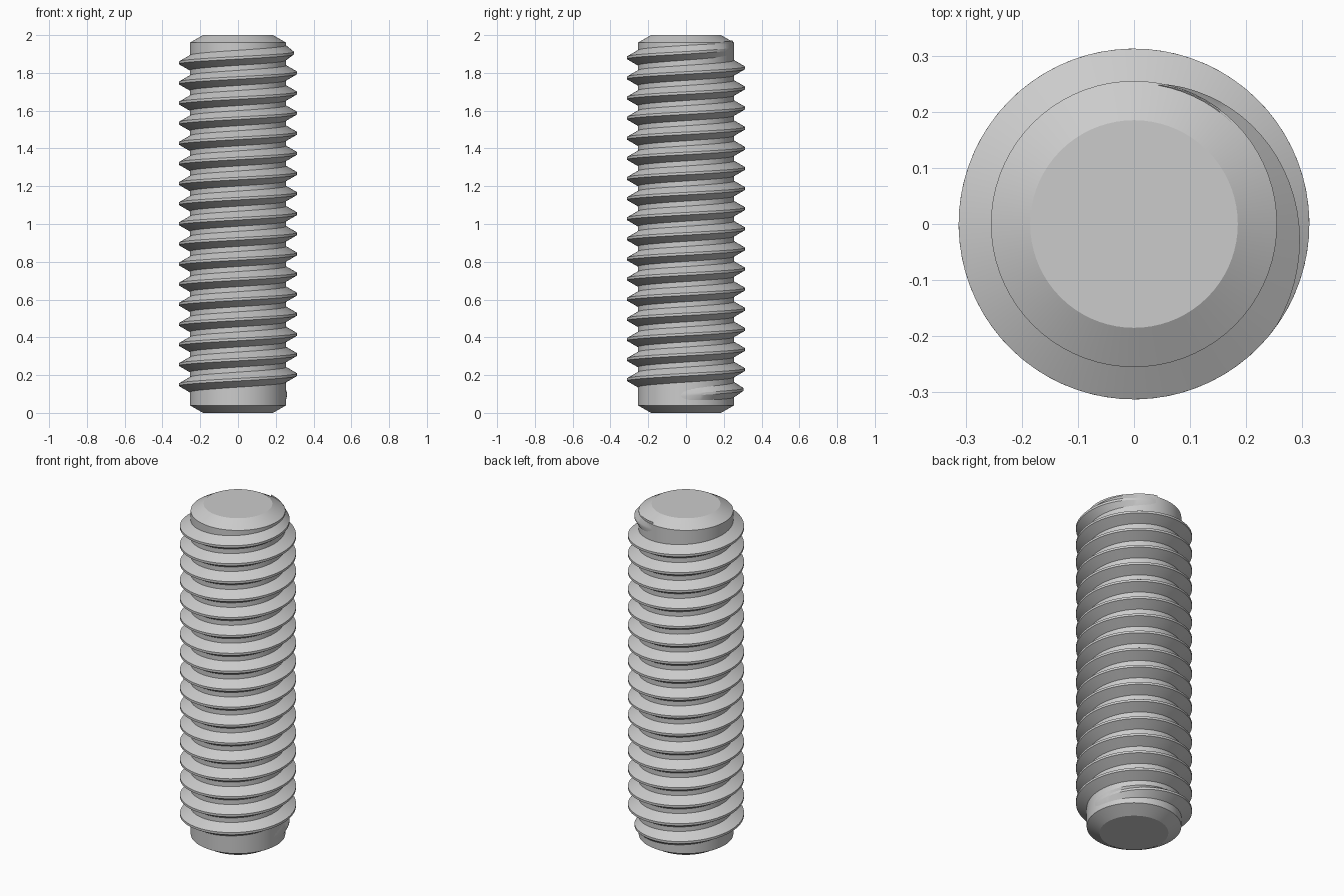
import bpy, bmesh, math

cube = bpy.data.objects.get("Cube")
if cube:
    bpy.data.objects.remove(cube, do_unlink=True)

CORE_R, CREST_R, TIP_R, CHAMFER = 0.255, 0.3125, 0.185, 0.04
PITCH = 0.1065
SEGS = 72
START_Z = 0.096           # thread centre height on the +x side
START, END = -8, 17 * 360 + 80   # thread run in degrees
FADE = 116                # run-in and run-out in degrees

steel = bpy.data.materials.new("grey steel")
steel.use_nodes = True
colour = (0.6, 0.6, 0.6, 1)
steel.diffuse_color = colour
steel.node_tree.nodes["Principled BSDF"].inputs["Base Color"].default_value = colour


def finish(name, bm):
    bmesh.ops.recalc_face_normals(bm, faces=bm.faces)
    mesh = bpy.data.meshes.new(name)
    bm.to_mesh(mesh)
    bm.free()
    mesh.materials.append(steel)
    obj = bpy.data.objects.new(name, mesh)
    bpy.context.collection.objects.link(obj)
    bpy.ops.object.select_all(action="DESELECT")
    obj.select_set(True)
    bpy.context.view_layer.objects.active = obj
    bpy.ops.object.shade_smooth_by_angle(angle=math.radians(25))


def polar(r, a, z):
    return (r * math.cos(a), r * math.sin(a), z)


# Core rod with chamfered ends
bm = bmesh.new()
profile = [(TIP_R, 0), (CORE_R, CHAMFER), (CORE_R, 2 - CHAMFER), (TIP_R, 2)]
rings = [[bm.verts.new(polar(r, math.tau * i / SEGS, z)) for i in range(SEGS)]
         for r, z in profile]
for low, high in zip(rings, rings[1:]):
    for i in range(SEGS):
        j = (i + 1) % SEGS
        bm.faces.new((low[i], low[j], high[j], high[i]))
bm.faces.new(rings[0])
bm.faces.new(rings[-1])
finish("core_rod", bm)

# Helical thread: flat crest, 60 degree flanks, fading into the core at both ends
bm = bmesh.new()
crest = PITCH / 16
slope = math.tan(math.radians(30))
root_r = CORE_R - 0.004
steps = round((END - START) * SEGS / 360)
sections = []
for i in range(steps + 1):
    deg = START + (END - START) * i / steps
    rise = min(1, (deg - START) / FADE, (END - deg) / FADE)
    top_r = CORE_R - 0.001 + (CREST_R - CORE_R + 0.001) * rise
    half = crest + (CREST_R - root_r) * slope
    z = START_Z + PITCH * deg / 360
    a = math.radians(deg)
    sections.append([bm.verts.new(polar(r, a, z + dz)) for r, dz in
                     ((root_r, -half), (top_r, -crest), (top_r, crest), (root_r, half))])
for s, t in zip(sections, sections[1:]):
    for k in range(4):
        n = (k + 1) % 4
        bm.faces.new((s[k], s[n], t[n], t[k]))
bm.faces.new(sections[0])
bm.faces.new(sections[-1])
finish("screw_thread", bm)
